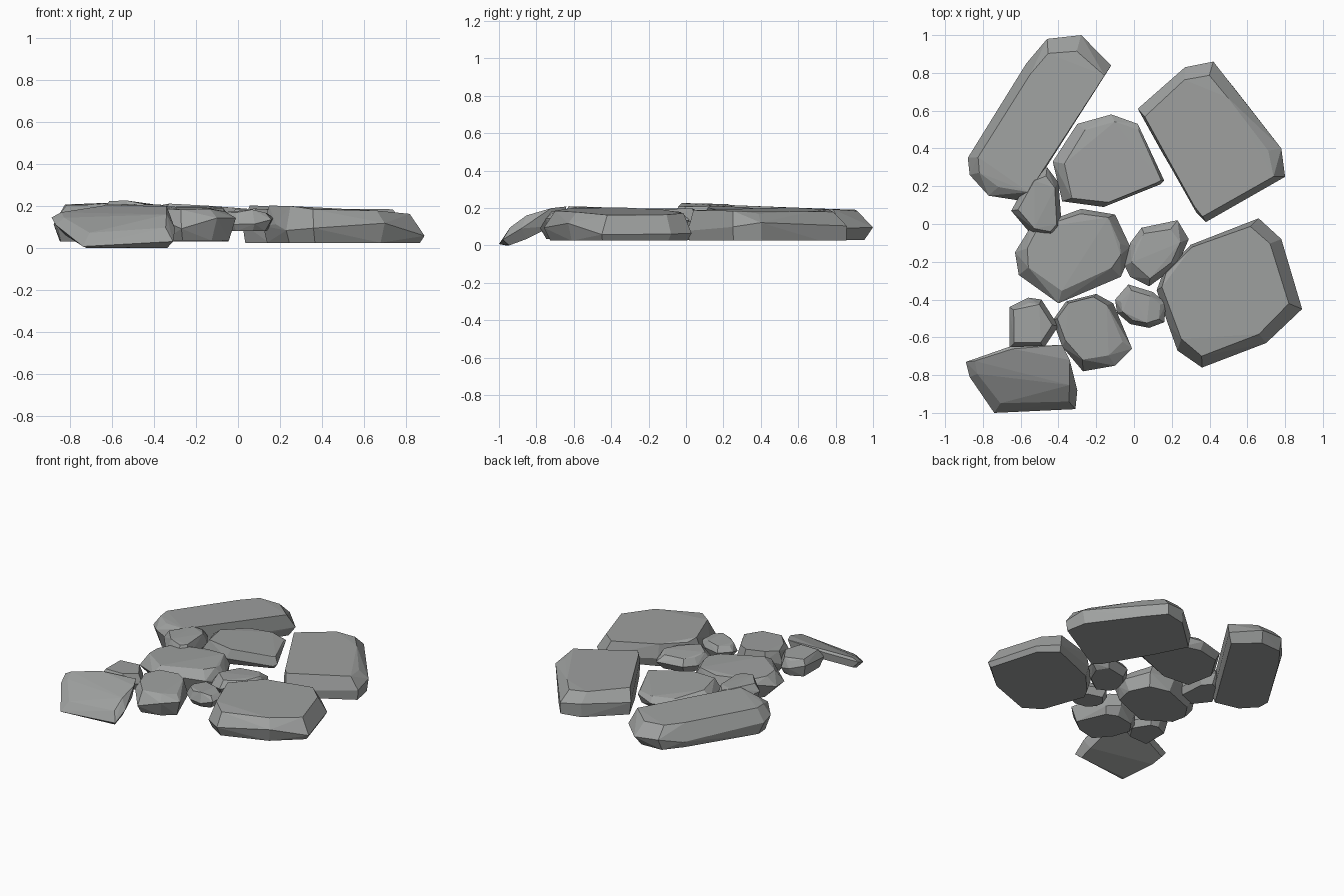
import bpy, bmesh, math, random

if "Cube" in bpy.data.objects:
    bpy.data.objects.remove(bpy.data.objects["Cube"])

random.seed(7)
slate = bpy.data.materials.new("slate_grey")
slate.diffuse_color = (.345, .355, .35, 1)
slate.use_nodes = True
slate.node_tree.nodes["Principled BSDF"].inputs["Base Color"].default_value = slate.diffuse_color


def stone(name, outline, z0, z1, top=0.85, bottom=0.88, shift=(0, 0), low_shift=(0, 0),
          tilt=(0, 0), low_tilt=None, belt=0.5, rough=0.016, zmax=0.23):
    """Faceted slab: hull of an outline belt plus inset top and bottom rings."""
    cx = sum(p[0] for p in outline) / len(outline)
    cy = sum(p[1] for p in outline) / len(outline)
    h = z1 - z0
    low_tilt = low_tilt or (0, 0)
    mid_tilt = [(a + b) / 2 for a, b in zip(tilt, low_tilt)]

    def height(z, x, y, t):
        return min(zmax, max(0.0, z + t[0] * (x - cx) + t[1] * (y - cy)))

    def ring_point(x, y, s, d):
        s += random.uniform(-0.03, 0.03)
        return cx + (x - cx) * s + d[0], cy + (y - cy) * s + d[1]

    bm = bmesh.new()
    for x, y in outline:
        zb = z0 + h * belt + random.uniform(-0.22, 0.22) * h
        bm.verts.new((x, y, height(zb, x, y, mid_tilt)))
        tx, ty = ring_point(x, y, top, shift)
        bm.verts.new((tx, ty, height(z1, tx, ty, tilt) - random.uniform(0, rough)))
        lx, ly = ring_point(x, y, bottom, low_shift)
        bm.verts.new((lx, ly, height(z0, lx, ly, low_tilt)))
    res = bmesh.ops.convex_hull(bm, input=bm.verts[:])
    junk = {g for g in res["geom_interior"] + res["geom_unused"]
            if isinstance(g, bmesh.types.BMVert)}
    bmesh.ops.delete(bm, geom=list(junk), context='VERTS')
    # merge nearly flat facets
    bmesh.ops.dissolve_limit(bm, angle_limit=math.radians(4), verts=bm.verts[:],
                             edges=bm.edges[:])
    bmesh.ops.recalc_face_normals(bm, faces=bm.faces[:])
    mesh = bpy.data.meshes.new(name)
    bm.to_mesh(mesh)
    bm.free()
    mesh.materials.append(slate)
    ob = bpy.data.objects.new(name, mesh)
    bpy.context.collection.objects.link(ob)


# large slabs
stone("long_back_slab",
      [(-.28, 1), (-.46, .98), (-.57, .85), (-.88, .35), (-.87, .26), (-.77, .15),
       (-.58, .12), (-.12, .84)],
      .03, .205, top=.87, bottom=.92, shift=(.02, -.02), tilt=(.02, -.045))
stone("back_right_slab",
      [(.02, .61), (.27, .83), (.42, .86), (.53, .72), (.78, .4), (.8, .25), (.38, .01),
       (.33, .06), (.15, .38)],
      .025, .195, top=.88, bottom=.98, shift=(-.02, -.02), tilt=(-.03, -.01))
stone("front_right_slab",
      [(.12, -.35), (.15, -.27), (.3, -.11), (.66, .03), (.78, -.08), (.89, -.45),
       (.7, -.63), (.36, -.76), (.23, -.67), (.18, -.53)],
      .025, .19, top=.87, bottom=.93, shift=(-.01, .02), tilt=(-.05, -.02), belt=.45)

# middle slabs
stone("centre_back_slab",
      [(-.3, .53), (-.12, .58), (.02, .53), (.16, .23), (.14, .21), (-.16, .09),
       (-.38, .12), (-.43, .33)],
      .085, .195, top=.88, bottom=.88, shift=(.02, -.01), tilt=(-.06, -.03), rough=.02)
stone("centre_slab",
      [(-.28, .08), (-.1, .05), (-.02, -.12), (-.03, -.19), (-.07, -.28), (-.4, -.42),
       (-.61, -.27), (-.63, -.15), (-.55, -.02)],
      .03, .2, top=.82, bottom=.82, shift=(0, .02), low_shift=(.03, .02), belt=.6)
stone("front_middle_stone",
      [(-.2, -.37), (-.11, -.42), (-.01, -.66), (-.1, -.75), (-.27, -.78), (-.38, -.65),
       (-.43, -.51), (-.36, -.41)],
      .035, .195, top=.82, bottom=.82, shift=(-.01, .02), tilt=(-.03, .02))
stone("tilted_front_slab",
      [(-.89, -.73), (-.87, -.81), (-.74, -1), (-.31, -.98), (-.3, -.88), (-.34, -.72),
       (-.38, -.64), (-.66, -.65)],
      .06, .175, top=.84, bottom=.88, shift=(0, .015), low_shift=(0, .015),
      tilt=(.06, .48), low_tilt=(0, .5), belt=.6, rough=.025, zmax=.208)

# small filler stones
stone("filler_right",
      [(-.05, -.22), (-.02, -.1), (.04, -.02), (.23, .02), (.29, -.08), (.23, -.22),
       (.08, -.33), (-.02, -.28)],
      .08, .19, top=.75, bottom=.78, rough=.025)
stone("filler_front",
      [(-.1, -.4), (-.03, -.32), (.1, -.36), (.17, -.42), (.16, -.52), (.08, -.55),
       (-.02, -.53), (-.09, -.47)],
      .08, .185, top=.75, bottom=.78, rough=.02)
stone("filler_front_left",
      [(-.66, -.44), (-.56, -.39), (-.49, -.4), (-.4, -.54), (-.48, -.66), (-.66, -.66)],
      .08, .21, top=.78, bottom=.8, rough=.025)
stone("filler_left",
      [(-.65, .07), (-.54, .27), (-.46, .3), (-.4, .22), (-.38, -.04), (-.43, -.08),
       (-.54, -.06)],
      .08, .228, top=.75, bottom=.8, rough=.03)
